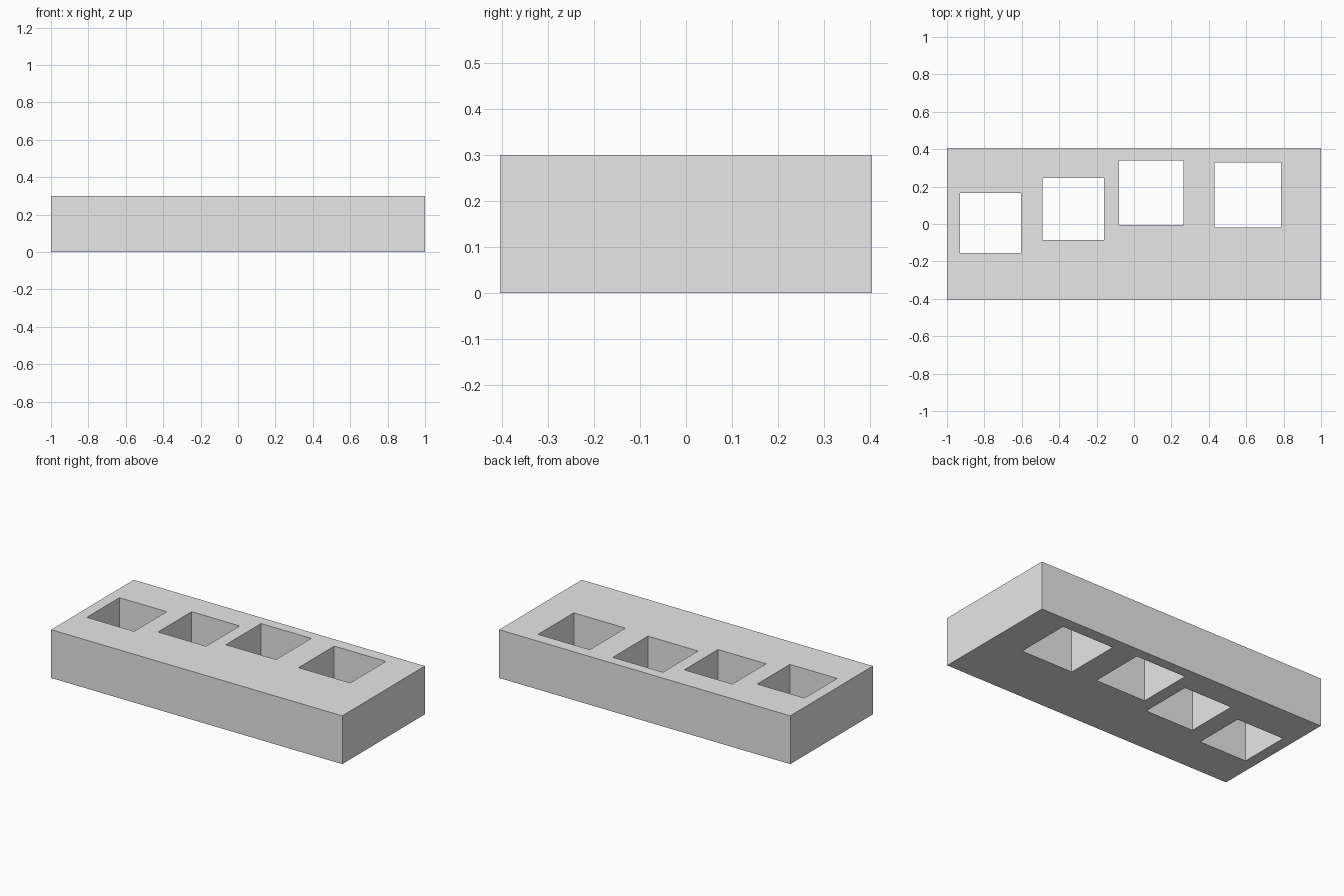
import bpy
import bmesh

if "Cube" in bpy.data.objects:
    bpy.data.objects.remove(bpy.data.objects["Cube"])

HALF_X, HALF_Y, HEIGHT = 1.0, 0.405, 0.30

# Square openings: x min, x max, y min, y max
OPENINGS = [
    (-0.93, -0.605, -0.155, 0.165),
    (-0.49, -0.16, -0.085, 0.245),
    (-0.08, 0.265, -0.005, 0.34),
    (0.43, 0.785, -0.02, 0.33),
]

grey = bpy.data.materials.new("light grey")
grey.diffuse_color = (0.8, 0.8, 0.8, 1.0)
grey.use_nodes = True
grey.node_tree.nodes["Principled BSDF"].inputs["Base Color"].default_value = grey.diffuse_color


def box(name, x0, x1, y0, y1, z0, z1):
    """Axis-aligned box between two corners."""
    bm = bmesh.new()
    bmesh.ops.create_cube(bm, size=1.0)
    bmesh.ops.scale(bm, vec=(x1 - x0, y1 - y0, z1 - z0), verts=bm.verts)
    bmesh.ops.translate(
        bm, vec=((x0 + x1) / 2, (y0 + y1) / 2, (z0 + z1) / 2), verts=bm.verts)
    mesh = bpy.data.meshes.new(name)
    bm.to_mesh(mesh)
    bm.free()
    mesh.materials.append(grey)
    obj = bpy.data.objects.new(name, mesh)
    bpy.context.collection.objects.link(obj)
    return obj


# Solid slab
slab = box("slab", -HALF_X, HALF_X, -HALF_Y, HALF_Y, 0.0, HEIGHT)

# Openings cut right through the slab
for i, (x0, x1, y0, y1) in enumerate(OPENINGS, 1):
    cutter = box(f"opening_cutter_{i}", x0, x1, y0, y1, -0.1, HEIGHT + 0.1)
    cutter.hide_render = True
    cutter.hide_viewport = True
    cut = slab.modifiers.new(f"opening_{i}", 'BOOLEAN')
    cut.operation = 'DIFFERENCE'
    cut.solver = 'EXACT'
    cut.object = cutter
